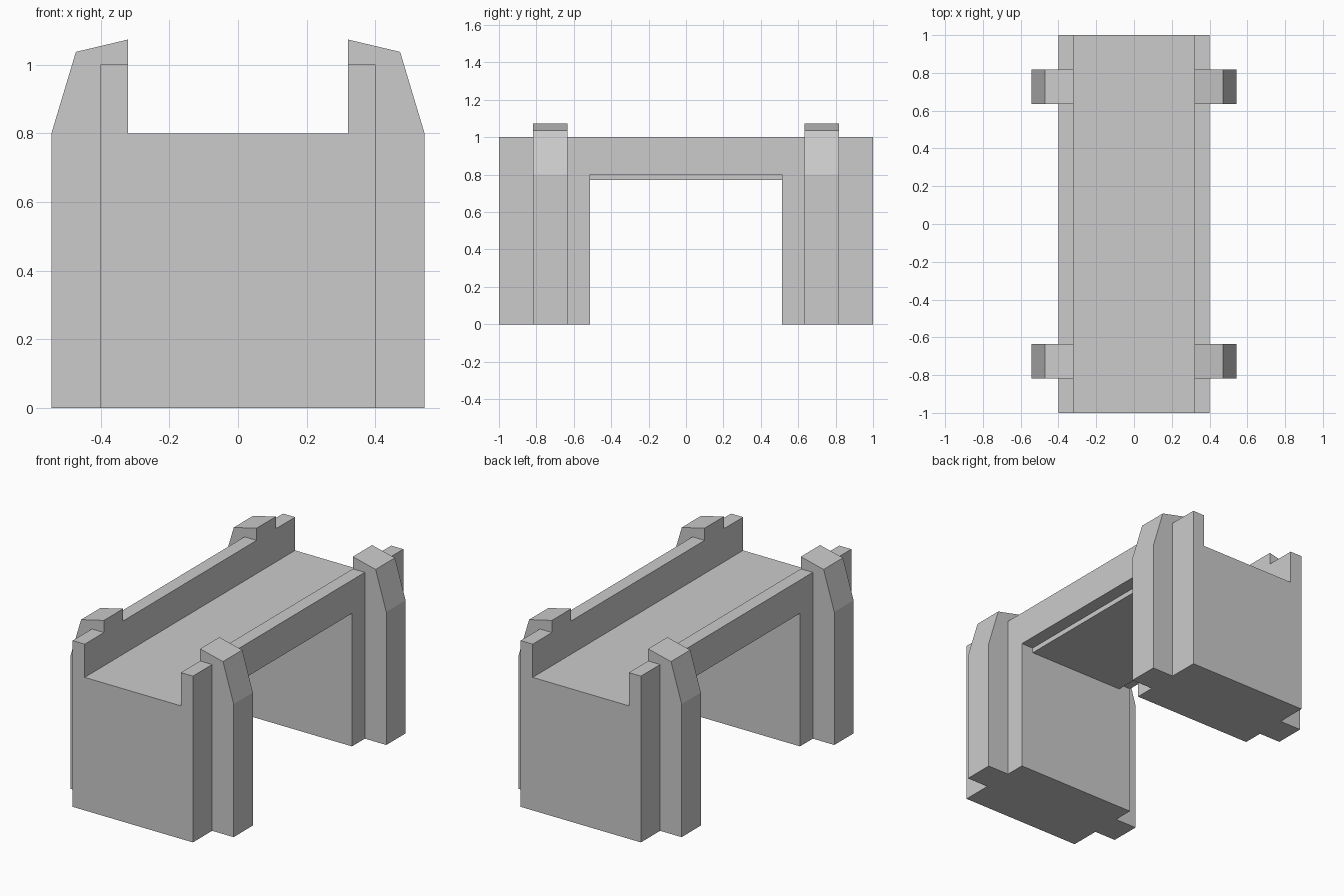
import bpy, bmesh

if "Cube" in bpy.data.objects:
    bpy.data.objects.remove(bpy.data.objects["Cube"])

HALF_W, DECK_W, RISE = 0.40, 0.32, 0.80   # outer wall, roadway edge, deck height
GAP = 0.512                               # half length of the opening


def prism(name, profile, y0, y1, mirror=False):
    """Extrude an (x, z) profile along y, optionally mirrored across x."""
    bm = bmesh.new()
    for s in ((1, -1) if mirror else (1,)):
        a = [bm.verts.new((s * x, y0, z)) for x, z in profile]
        b = [bm.verts.new((s * x, y1, z)) for x, z in profile]
        bm.faces.new(a)
        bm.faces.new(b)
        for i in range(len(a)):
            j = (i + 1) % len(a)
            bm.faces.new((a[i], a[j], b[j], b[i]))
    bmesh.ops.recalc_face_normals(bm, faces=bm.faces)
    mesh = bpy.data.meshes.new(name)
    bm.to_mesh(mesh)
    bm.free()
    obj = bpy.data.objects.new(name, mesh)
    bpy.context.collection.objects.link(obj)
    return obj


# Profiles of the end piers, central span and buttresses
pier = [(-HALF_W, 0), (HALF_W, 0), (HALF_W, 1), (DECK_W, 1), (DECK_W, RISE),
        (-DECK_W, RISE), (-DECK_W, 1), (-HALF_W, 1)]
slab = [(-DECK_W, 0.77), (DECK_W, 0.77), (DECK_W, RISE), (-DECK_W, RISE)]
rail = [(DECK_W, RISE), (HALF_W, RISE), (HALF_W, 1), (DECK_W, 1)]
buttress = [(HALF_W, 0), (0.543, 0), (0.543, RISE), (0.472, 1.037),
            (DECK_W, 1.073), (DECK_W, 1), (HALF_W, 1)]

# Piers and buttresses at both ends
for label, s in (("front", -1), ("back", 1)):
    prism(label + "_pier", pier, *sorted((s * GAP, s * 1.0)))
    prism(label + "_buttresses", buttress, *sorted((s * 0.634, s * 0.817)), mirror=True)

# Deck and parapets across the opening
prism("deck_slab", slab, -GAP, GAP)
prism("parapets", rail, -GAP, GAP, mirror=True)
